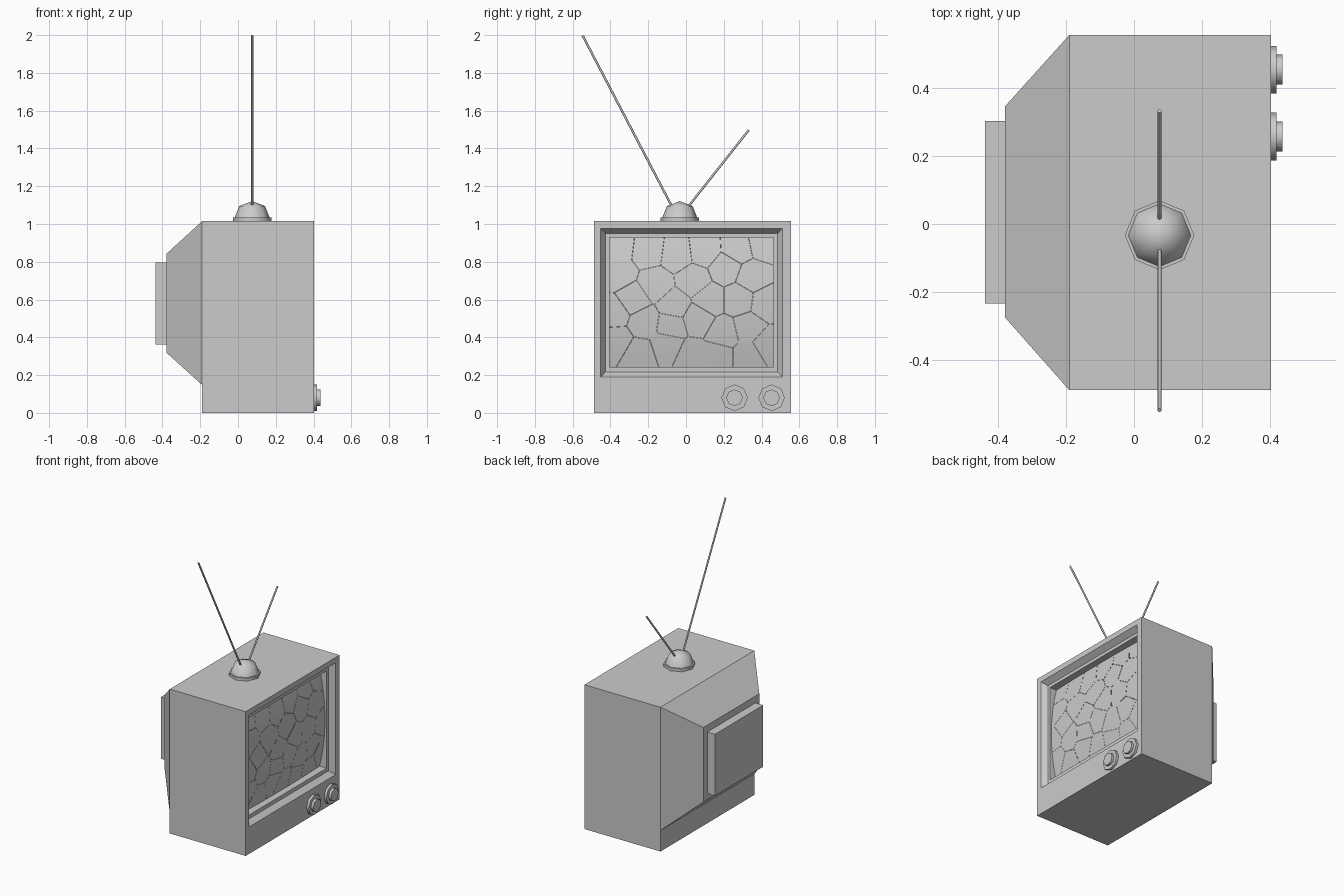
import bpy, bmesh, math
from mathutils import Vector

if "Cube" in bpy.data.objects:
    bpy.data.objects.remove(bpy.data.objects["Cube"])


def finish(name, bm, smooth=None):
    bmesh.ops.recalc_face_normals(bm, faces=bm.faces)
    mesh = bpy.data.meshes.new(name)
    bm.to_mesh(mesh)
    bm.free()
    ob = bpy.data.objects.new(name, mesh)
    bpy.context.collection.objects.link(ob)
    if smooth:
        bpy.ops.object.select_all(action='DESELECT')
        ob.select_set(True)
        bpy.context.view_layer.objects.active = ob
        bpy.ops.object.shade_smooth_by_angle(angle=math.radians(smooth))
    return ob


def skin(bm, rings, cap_start=True, cap_end=True):
    """Join rings of points with faces."""
    loops = [[bm.verts.new(p) for p in ring] for ring in rings]
    for a, b in zip(loops, loops[1:]):
        n = len(a)
        for i in range(n):
            j = (i + 1) % n
            bm.faces.new((a[i], a[j], b[j], b[i]))
    if cap_start:
        bm.faces.new(loops[0])
    if cap_end:
        bm.faces.new(loops[-1])


def boxes(name, rects, cap_start=True, cap_end=True):
    """Loft rectangles given as (x, y0, y1, z0, z1)."""
    bm = bmesh.new()
    skin(bm, [[(x, y0, z0), (x, y1, z0), (x, y1, z1), (x, y0, z1)]
              for x, y0, y1, z0, z1 in rects], cap_start, cap_end)
    return finish(name, bm)


def turned(name, start, direction, profile, sides=8, smooth=50):
    """Lathe a (radius, distance) profile around an axis."""
    d = Vector(direction).normalized()
    u = Vector((0, 1, 0)) if abs(d.y) < 0.1 else Vector((1, 0, 0))
    v = d.cross(u)
    bm = bmesh.new()
    rings = []
    for r, h in profile:
        rings.append([Vector(start) + d * h + (u * math.cos(a) + v * math.sin(a)) * r
                      for a in (math.tau * i / sides for i in range(sides))])
    skin(bm, rings)
    bmesh.ops.remove_doubles(bm, verts=bm.verts, dist=1e-5)
    return finish(name, bm, smooth)


# Cabinet with bevelled frame, flat ledge and stepped screen recess
boxes("cabinet", [(-0.19, -0.488, 0.555, 0, 1.015),
                  (0.402, -0.488, 0.555, 0, 1.015),
                  (0.402, -0.452, 0.511, 0.19, 0.977),
                  (0.365, -0.426, 0.485, 0.217, 0.95),
                  (0.365, -0.405, 0.463, 0.244, 0.928),
                  (0.309, -0.405, 0.463, 0.244, 0.928)], cap_start=False, cap_end=False)

# Tapered rear housing with the low back panel, and its cover
boxes("rear_housing", [(-0.19, -0.488, 0.555, 0.0, 0.0),
                       (-0.19, -0.488, 0.555, 0.148, 1.015),
                       (-0.378, -0.275, 0.346, 0.318, 0.843)][1:], cap_start=False)
bm = bmesh.new()
bm.faces.new([bm.verts.new(p) for p in ((-0.19, -0.488, 0), (-0.19, -0.488, 0.148),
                                        (-0.19, 0.555, 0.148), (-0.19, 0.555, 0))])
finish("low_back_panel", bm)
boxes("rear_cover", [(-0.378, -0.233, 0.303, 0.362, 0.795),
                     (-0.438, -0.233, 0.303, 0.362, 0.795)], cap_start=False)

# Bulging cracked screen, one shard per crack centre
CY, CZ, HY, HZ = 0.029, 0.586, 0.434, 0.342
seeds = [(-.36, .88), (-.36, .74), (-.20, .86), (-.05, .84), (.10, .86), (.27, .87),
         (.41, .90), (-.16, .68), (.04, .70), (.21, .77), (.35, .72), (-.28, .60),
         (-.38, .53), (-.06, .57), (.12, .60), (.28, .60), (.42, .58), (-.22, .48),
         (-.08, .46), (.06, .50), (.20, .42), (.33, .45), (.43, .36), (-.37, .38),
         (-.25, .31), (-.10, .36), (.03, .30), (.17, .30), (.33, .30)]
seeds = [Vector((0, y, z)) for y, z in seeds]
mesh = bpy.data.meshes.new("cracked_screen")
bm_all = bmesh.new()
for s in seeds:
    bm = bmesh.new()
    bmesh.ops.create_grid(bm, x_segments=10, y_segments=8, size=1)
    for v in bm.verts:
        v.co = (0, CY + HY * v.co.x, CZ + HZ * v.co.y)
    for t in seeds:
        if t is not s:
            n = (t - s).normalized()
            bmesh.ops.bisect_plane(bm, geom=bm.verts[:] + bm.edges[:] + bm.faces[:],
                                   plane_co=(s + t) / 2 - n * 0.0006, plane_no=n,
                                   clear_outer=True)
    for v in bm.verts:
        v.co.x = (0.311 + 0.008 * (1 - ((v.co.y - CY) / HY) ** 2)
                  + 0.042 * (1 - ((v.co.z - CZ) / HZ) ** 2))
    bm.to_mesh(mesh)
    bm.free()
    bm_all.from_mesh(mesh)
for f in bm_all.faces:
    f.normal_update()
    if f.normal.x < 0:
        f.normal_flip()
bm_all.to_mesh(mesh)
bm_all.free()
mesh.shade_smooth()
screen = bpy.data.objects.new("cracked_screen", mesh)
bpy.context.collection.objects.link(screen)

# Two tuning knobs
for i, y in enumerate((0.257, 0.453)):
    turned(f"knob_{i + 1}", (0.402, y, 0.08), (1, 0, 0),
           [(0.07, 0), (0.07, 0.017), (0.044, 0.017), (0.044, 0.034)])

# Aerial base plate and dome
AX, AY = 0.075, -0.033
turned("aerial_plate", (AX, AY, 1.015), (0, 0, 1), [(0.102, 0), (0.102, 0.02)])
turned("aerial_dome", (AX, AY, 1.035), (0, 0, 1),
       [(0.092, 0), (0.068, 0.06), (0, 0.086)], smooth=70)

# Two aerial rods
for name, a, b in (("long_rod", (AX, -0.073, 1.09), (AX, -0.547, 1.997)),
                   ("short_rod", (AX, 0.01, 1.09), (AX, 0.332, 1.497))):
    d = Vector(b) - Vector(a)
    turned(name, a, d, [(0.006, 0), (0.006, d.length)])
